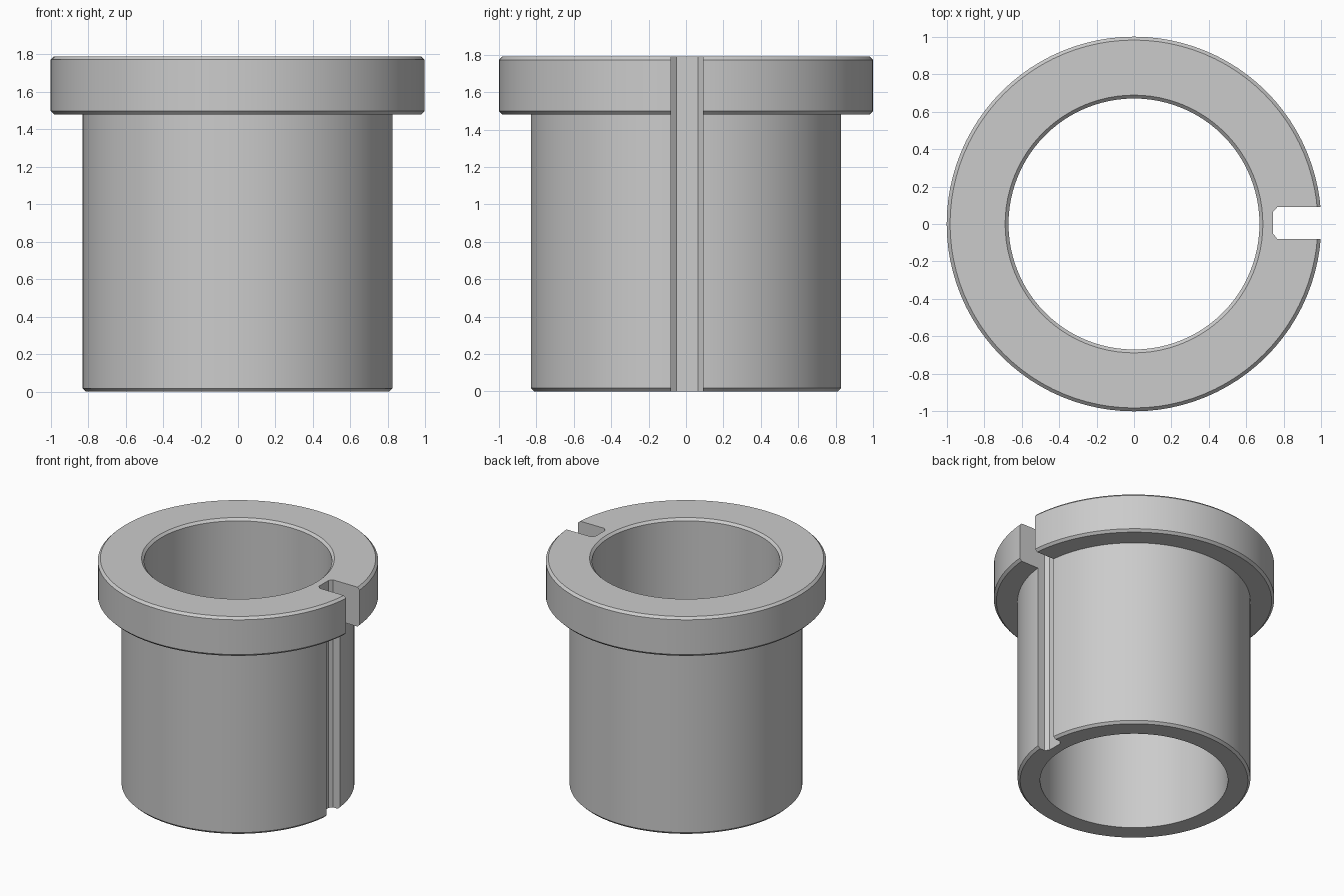
import bpy, bmesh, math
from mathutils import Matrix, Vector

if "Cube" in bpy.data.objects:
    bpy.data.objects.remove(bpy.data.objects["Cube"], do_unlink=True)

HEIGHT, FLANGE_Z = 1.79, 1.48
BORE, BODY, FLANGE = 0.67, 0.83, 1.0
CHAMFER = 0.018
SEGMENTS = 96

grey = bpy.data.materials.new("plain grey")
grey.use_nodes = True
colour = (0.6, 0.6, 0.6, 1)
grey.diffuse_color = colour
grey.node_tree.nodes["Principled BSDF"].inputs["Base Color"].default_value = colour


def add_object(name, bm):
    bmesh.ops.recalc_face_normals(bm, faces=bm.faces)
    mesh = bpy.data.meshes.new(name)
    bm.to_mesh(mesh)
    bm.free()
    mesh.materials.append(grey)
    obj = bpy.data.objects.new(name, mesh)
    bpy.context.collection.objects.link(obj)
    return obj


# Flanged sleeve: a closed section turned around the z axis
c = CHAMFER
section = [
    (BORE, 0), (BODY - c, 0), (BODY, c), (BODY, FLANGE_Z),
    (FLANGE - c, FLANGE_Z), (FLANGE, FLANGE_Z + c),
    (FLANGE, HEIGHT - c), (FLANGE - c, HEIGHT),
    (BORE + c, HEIGHT), (BORE, HEIGHT - c),
]
bm = bmesh.new()
rings = []
for i in range(SEGMENTS):
    turn = Matrix.Rotation(math.tau * i / SEGMENTS, 3, "Z")
    rings.append([bm.verts.new(turn @ Vector((r, 0, z))) for r, z in section])
for i, ring in enumerate(rings):
    after = rings[(i + 1) % SEGMENTS]
    for j in range(len(section)):
        k = (j + 1) % len(section)
        bm.faces.new((ring[j], after[j], after[k], ring[k]))
sleeve = add_object("flanged_sleeve", bm)

# Keyway cutter: a long slot with bevelled inner corners
slot = [(1.2, -0.08), (0.765, -0.08), (0.743, -0.052),
        (0.743, 0.065), (0.765, 0.09), (1.2, 0.09)]
bm = bmesh.new()
floor = bm.faces.new([bm.verts.new((x, y, -0.1)) for x, y in slot])
top = bmesh.ops.extrude_face_region(bm, geom=[floor])["geom"]
bmesh.ops.translate(bm, vec=(0, 0, HEIGHT + 0.2),
                    verts=[v for v in top if isinstance(v, bmesh.types.BMVert)])
cutter = add_object("keyway_cutter", bm)

# Cut the keyway, then drop the cutter
cut = sleeve.modifiers.new("keyway", "BOOLEAN")
cut.operation = "DIFFERENCE"
cut.solver = "EXACT"
cut.object = cutter
bpy.ops.object.select_all(action="DESELECT")
sleeve.select_set(True)
bpy.context.view_layer.objects.active = sleeve
bpy.ops.object.modifier_apply(modifier=cut.name)
bpy.data.objects.remove(cutter, do_unlink=True)

bpy.ops.object.shade_smooth_by_angle(angle=math.radians(30))
